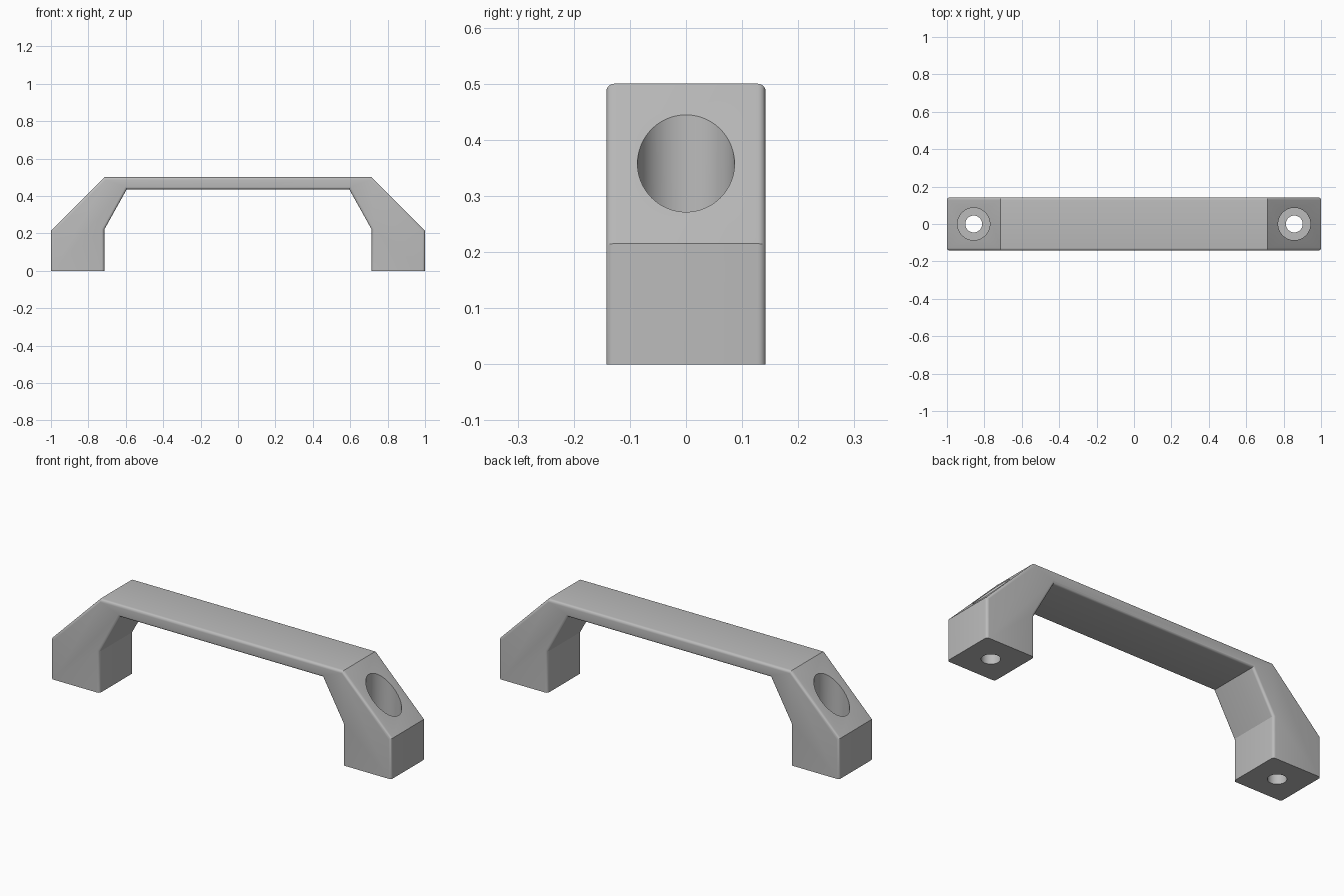
import bpy, bmesh, math

cube = bpy.data.objects.get("Cube")
if cube:
    bpy.data.objects.remove(cube, do_unlink=True)

# Single grey finish
grey = bpy.data.materials.new("satin grey")
grey.use_nodes = True
colour = (0.5, 0.5, 0.5, 1)
grey.diffuse_color = colour
grey.node_tree.nodes["Principled BSDF"].inputs["Base Color"].default_value = colour

HALF_WIDTH = 0.142
HOLE_X = 0.857


def link(bm, name):
    mesh = bpy.data.meshes.new(name)
    bm.to_mesh(mesh)
    bm.free()
    mesh.materials.append(grey)
    obj = bpy.data.objects.new(name, mesh)
    bpy.context.collection.objects.link(obj)
    return obj


# Handle body: mirrored side profile extruded across the width
half = [(1, 0), (1, 0.215), (0.715, 0.5), (-0.715, 0.5), (-1, 0.215), (-1, 0)]
inner = [(0.715, 0), (0.715, 0.22), (0.595, 0.435)]
profile = half + [(-x, z) for x, z in inner] + inner[::-1]

bm = bmesh.new()
face = bm.faces.new([bm.verts.new((x, -HALF_WIDTH, z)) for x, z in profile])
sweep = bmesh.ops.extrude_face_region(bm, geom=[face])
moved = [v for v in sweep["geom"] if isinstance(v, bmesh.types.BMVert)]
bmesh.ops.translate(bm, verts=moved, vec=(0, 2 * HALF_WIDTH, 0))
bmesh.ops.recalc_face_normals(bm, faces=bm.faces)

# Round the long front and back edges, leaving the feet square
rims = [e for e in bm.edges
        if abs(e.verts[0].co.y - e.verts[1].co.y) < 0.001
        and max(v.co.z for v in e.verts) > 0.01]
bmesh.ops.bevel(bm, geom=rims, offset=0.014, segments=5, profile=0.5,
                affect='EDGES', clamp_overlap=True)
handle = link(bm, "handle")


# Screw holes: narrow bore through each foot, wide counterbore above
def cut_hole(name, x, radius, bottom, top):
    bm = bmesh.new()
    bmesh.ops.create_cone(bm, cap_ends=True, segments=64, radius1=radius,
                          radius2=radius, depth=top - bottom)
    cutter = link(bm, name)
    cutter.location = (x, 0, (top + bottom) / 2)
    cutter.hide_render = True
    cut = handle.modifiers.new(name, 'BOOLEAN')
    cut.operation = 'DIFFERENCE'
    cut.solver = 'EXACT'
    cut.object = cutter
    return cutter


cutters = []
for side, x in (("left", HOLE_X), ("right", -HOLE_X)):
    cutters.append(cut_hole(side + "_counterbore", x, 0.0865, 0.14, 0.7))
    cutters.append(cut_hole(side + "_screw_hole", x, 0.045, -0.1, 0.3))

# Apply the cuts and discard the cutters
bpy.context.view_layer.objects.active = handle
handle.select_set(True)
for name in [m.name for m in handle.modifiers]:
    bpy.ops.object.modifier_apply(modifier=name)
for cutter in cutters:
    bpy.data.objects.remove(cutter, do_unlink=True)

bpy.ops.object.select_all(action='DESELECT')
handle.select_set(True)
bpy.ops.object.shade_smooth_by_angle(angle=math.radians(25))
